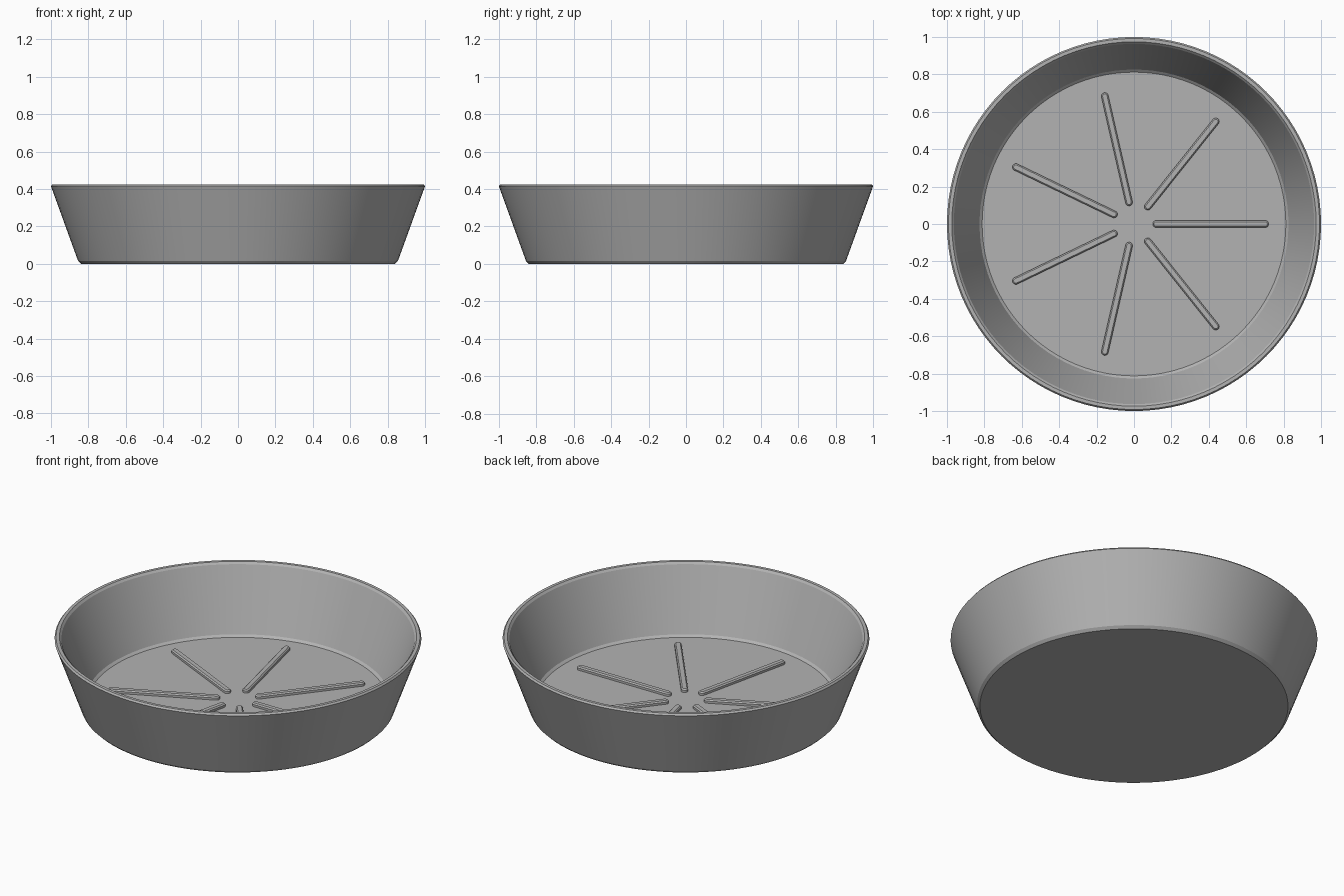
import bpy, bmesh, math
from mathutils import Matrix

if "Cube" in bpy.data.objects:
    bpy.data.objects.remove(bpy.data.objects["Cube"], do_unlink=True)

# Single grey plastic
grey = bpy.data.materials.new("grey plastic")
grey.use_nodes = True
GREY = (0.45, 0.45, 0.45, 1)
grey.diffuse_color = GREY
grey.node_tree.nodes["Principled BSDF"].inputs["Base Color"].default_value = GREY


def finish(name, bm, angle):
    bmesh.ops.recalc_face_normals(bm, faces=bm.faces)
    mesh = bpy.data.meshes.new(name)
    bm.to_mesh(mesh)
    bm.free()
    mesh.materials.append(grey)
    obj = bpy.data.objects.new(name, mesh)
    bpy.context.collection.objects.link(obj)
    bpy.ops.object.select_all(action="DESELECT")
    obj.select_set(True)
    bpy.context.view_layer.objects.active = obj
    bpy.ops.object.shade_smooth_by_angle(angle=math.radians(angle))
    return obj


# Dish: closed wall and floor profile spun around z
profile = [(0, 0), (0.84, 0), (0.855, 0.015), (1, 0.415), (0.992, 0.425),
           (0.974, 0.425), (0.963, 0.413), (0.826, 0.055), (0.812, 0.043), (0, 0.043)]
bm = bmesh.new()
verts = [bm.verts.new((r, 0, z)) for r, z in profile]
edges = [bm.edges.new(pair) for pair in zip(verts, verts[1:])]
bmesh.ops.spin(bm, geom=verts + edges, cent=(0, 0, 0), axis=(0, 0, 1),
               angle=math.tau, steps=96, use_merge=False)
bmesh.ops.remove_doubles(bm, verts=bm.verts, dist=0.0001)
finish("dish", bm, 20)


# Floor ribs: raised rounded bars with a bevelled top, fanned around the centre
def rib(index, count, inner=0.1, outer=0.72, radius=0.019, steps=8):
    bm = bmesh.new()

    def loop(r, z):
        points = []
        for centre, start in ((outer - radius, -0.5), (inner + radius, 0.5)):
            for i in range(steps + 1):
                a = math.pi * (start + i / steps)
                points.append(bm.verts.new((centre + r * math.cos(a), r * math.sin(a), z)))
        return points

    loops = [loop(radius, 0.035), loop(radius, 0.056), loop(radius - 0.007, 0.063)]
    for low, high in zip(loops, loops[1:]):
        n = len(low)
        for i in range(n):
            j = (i + 1) % n
            bm.faces.new((low[i], low[j], high[j], high[i]))
    bm.faces.new(loops[-1])
    bm.faces.new(loops[0][::-1])
    bm.transform(Matrix.Rotation(math.tau * index / count, 4, "Z"))
    finish(f"floor_rib_{index + 1}", bm, 30)


for k in range(7):
    rib(k, 7)
